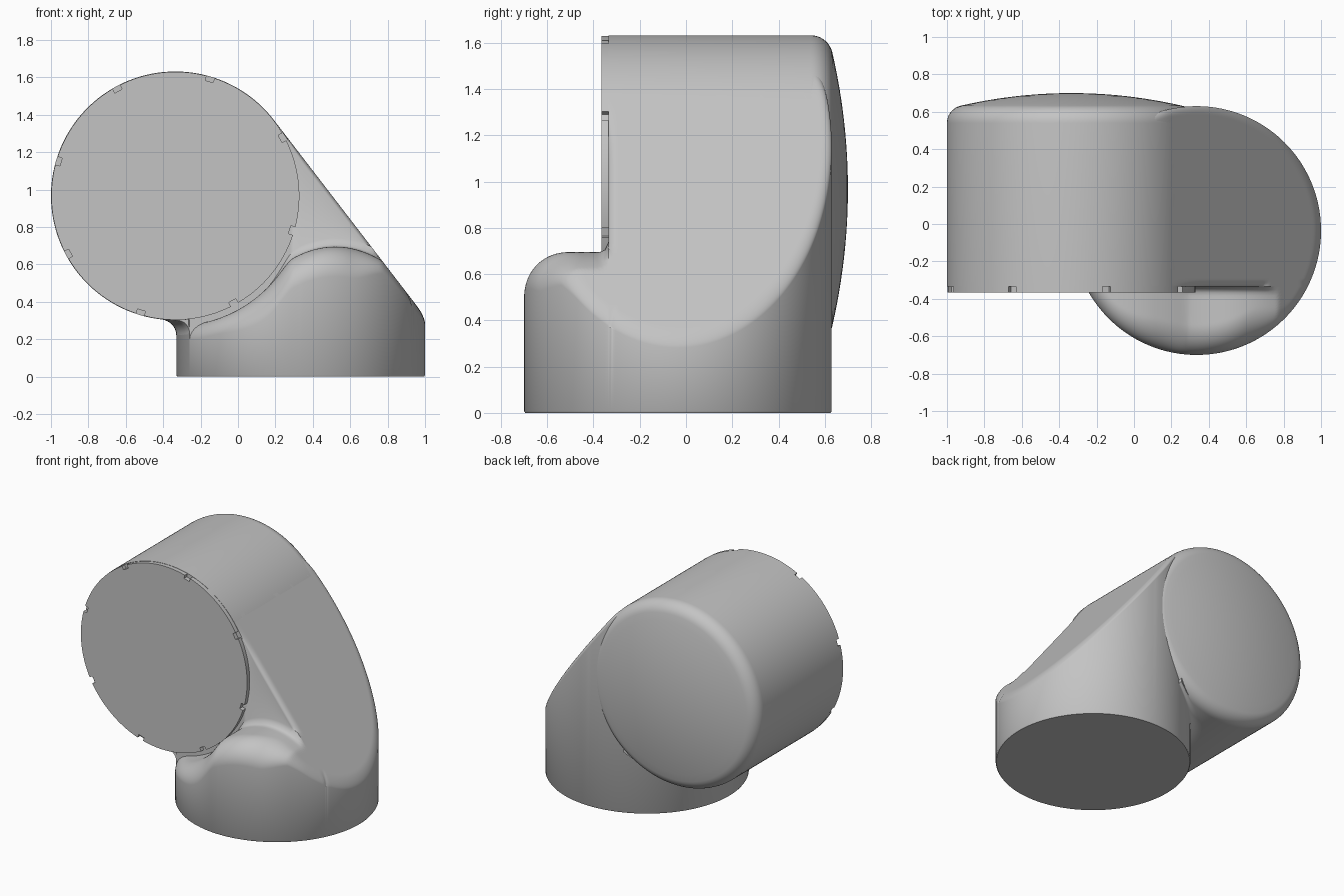
import bpy
import bmesh
from math import sin, cos, asin, sqrt, pi, radians, hypot

cube = bpy.data.objects.get("Cube")
if cube:
    bpy.data.objects.remove(cube, do_unlink=True)

R = 0.665               # radius of both tubes
BX, BY = 0.335, -0.035  # axis of the upright tube
HX, HZ = -0.335, 0.967  # axis of the level tube
FRONT = -0.335          # front plane of the level tube
TX, TZ = 0.192, 1.372   # where the inclined plane touches the level tube
RIM = 0.04              # rounding of the inclined plane's rim

grey = bpy.data.materials.new("grey_plastic")
grey.use_nodes = True
grey.diffuse_color = (0.55, 0.55, 0.55, 1)
grey.node_tree.nodes["Principled BSDF"].inputs["Base Color"].default_value = (0.55, 0.55, 0.55, 1)


def finish(bm, name, angle=40):
    """Clean the mesh, link it as an object and shade it smooth with sharp edges."""
    bmesh.ops.remove_doubles(bm, verts=bm.verts, dist=0.0003)
    bmesh.ops.recalc_face_normals(bm, faces=bm.faces)
    mesh = bpy.data.meshes.new(name)
    bm.to_mesh(mesh)
    bm.free()
    mesh.materials.append(grey)
    ob = bpy.data.objects.new(name, mesh)
    bpy.context.collection.objects.link(ob)
    bpy.ops.object.select_all(action="DESELECT")
    ob.select_set(True)
    bpy.context.view_layer.objects.active = ob
    bpy.ops.object.shade_smooth_by_angle(angle=radians(angle))


def skin(bm, rows, closed=False):
    """Bridge neighbouring rows of vertices with quads."""
    for a, b in zip(rows, rows[1:]):
        n = len(a)
        for i in range(n if closed else n - 1):
            j = (i + 1) % n
            bm.faces.new((a[i], a[j], b[j], b[i]))


def ramp(v, lo, hi):
    t = min(1, max(0, (v - lo) / (hi - lo)))
    return t * t * (3 - 2 * t)


def quarter(d, rad):
    """Height lost at distance d from an edge rounded with radius rad."""
    d = min(rad, max(0, d))
    return rad - sqrt(max(0, rad * rad - (rad - d) ** 2))


def rim_distance(x, y):
    return R - hypot(x - BX, y - BY)


def slope(x):
    """Inclined plane tangent to the level tube, continued just inside that tube."""
    if x > TX:
        return TZ - (x - TX) * 1.3
    return HZ + sqrt(R * R - (x - HX) ** 2) - 0.02 * (TX - x)


def step_height(x, y):
    # Low shoulder that dips to clear the cover
    dip = HZ - sqrt(max(0, 0.695 ** 2 - (x - HX) ** 2))
    hump = 0.695 - 1.2 * (max(x, 0.2) - 0.52) ** 2
    k = 0.04
    h = max(k - abs(dip - hump), 0) / k
    z = min(dip, hump) - h * h * k / 4
    # Small fillet against the wall behind
    z += quarter(y - FRONT + 0.045, 0.045) * 0
    z += (0.045 - sqrt(0.045 ** 2 - min(0.045, max(0, 0.045 - (FRONT - y))) ** 2)) * ramp(x, 0.15, 0.35)
    rad = 0.08 + 0.08 * ramp(x, -0.15, 0.2) - (0.16 - RIM) * ramp(x, 0.6, 0.85)
    return min(z, slope(x)) - quarter(rim_distance(x, y), rad)


def main_height(x, y):
    z = slope(x) - quarter(rim_distance(x, y), RIM)
    # Soft front edge above the shoulder
    soft = z - quarter(y - FRONT, 0.04) * ramp(x, 0.2, 0.4)
    return max(soft, min(z, step_height(x, FRONT)))


def make_body():
    bm = bmesh.new()
    cut = asin((FRONT - BY) / R)
    plan = [(-pi / 2 + (cut + pi / 2) * i / 40, step_height) for i in range(41)]
    plan += [(cut + (pi / 2 - cut) * (i / 72) ** 1.5, main_height) for i in range(73)]
    cols = 96
    rows = []
    for t, height in plan:
        y, w = BY + R * sin(t), R * cos(t)
        xs = [BX - w * cos(pi * c / cols) for c in range(cols + 1)]
        rows.append([bm.verts.new((x, y, height(x, y))) for x in xs])
    skin(bm, rows)
    bmesh.ops.remove_doubles(bm, verts=bm.verts, dist=0.0003)
    # Straight wall down to a slightly chamfered foot
    rim = [e for e in bm.edges if e.is_boundary]
    for z, scale in ((0.008, 1), (0, 0.992)):
        new = bmesh.ops.extrude_edge_only(bm, edges=rim)["geom"]
        for v in (g for g in new if isinstance(g, bmesh.types.BMVert)):
            v.co = (BX + (v.co.x - BX) * scale, BY + (v.co.y - BY) * scale, z)
        rim = [g for g in new if isinstance(g, bmesh.types.BMEdge)]
    bmesh.ops.remove_doubles(bm, verts=bm.verts, dist=0.0003)
    bmesh.ops.holes_fill(bm, edges=[e for e in bm.edges if e.is_boundary], sides=0)
    finish(bm, "upright_body")


def make_housing():
    # Lathe: flat front, straight wall, rounded rear rim, shallow dome
    bm = bmesh.new()
    c = 0.095
    prof = [(0, FRONT), (R, FRONT), (R, 0.54)]
    prof += [(R - c + c * cos(a), 0.54 + c * sin(a))
             for a in (radians(77) * i / 9 for i in range(1, 10))]
    r0, y0 = prof[-1]
    prof += [(r0 * (1 - i / 12), y0 + (0.7 - y0) * (1 - (1 - i / 12) ** 2)) for i in range(1, 13)]
    n = 160
    rows = [[bm.verts.new((HX + r * cos(2 * pi * k / n), y, HZ + r * sin(2 * pi * k / n)))
             for k in range(n)] for r, y in prof]
    skin(bm, rows, closed=True)
    finish(bm, "level_housing")


def make_cover():
    # Thin disc with eight small rim notches
    bm = bmesh.new()
    half, steps, rc = 0.034, 16, R - 0.002
    pts = []
    for k in range(8):
        a0 = radians(28.5 + 45 * k)
        a1 = a0 + pi / 4
        pts.append((rc - 0.025, a0 + half))
        pts += [(rc, a0 + half + (a1 - a0 - 2 * half) * i / steps) for i in range(steps + 1)]
        pts.append((rc - 0.025, a1 - half))
    rows = [[bm.verts.new((HX + r * cos(a), y, HZ + r * sin(a))) for r, a in pts]
            for y in (FRONT, FRONT - 0.03)]
    skin(bm, rows, closed=True)
    for row in rows:
        bm.faces.new(row)
    finish(bm, "front_cover", 30)


def make_fillet():
    # Concave blend between the upright wall and the underside of the housing
    bm = bmesh.new()
    rows = []
    count, arc = 36, 8
    for k in range(count + 1):
        a = radians(112 + 95 * k / count)
        f = 0.02 + 0.06 * ramp(k / count, 0, 0.4)

        def point(out, dz):
            x = BX + (R + out) * cos(a)
            y = max(FRONT, BY + (R + out) * sin(a))
            under = HZ - sqrt(R * R - (x - HX) ** 2)
            return bm.verts.new((x, y, under + dz))

        q = [pi / 2 * i / arc for i in range(arc + 1)]
        row = [point(f * (1 - cos(b)), -f * (1 - sin(b))) for b in q]
        row += [point(f, 0.03), point(-0.05, 0.03), point(-0.05, -f)]
        rows.append(row)
    skin(bm, rows, closed=True)
    bm.faces.new(rows[0])
    bm.faces.new(rows[-1])
    finish(bm, "underside_fillet")


make_body()
make_housing()
make_cover()
make_fillet()
